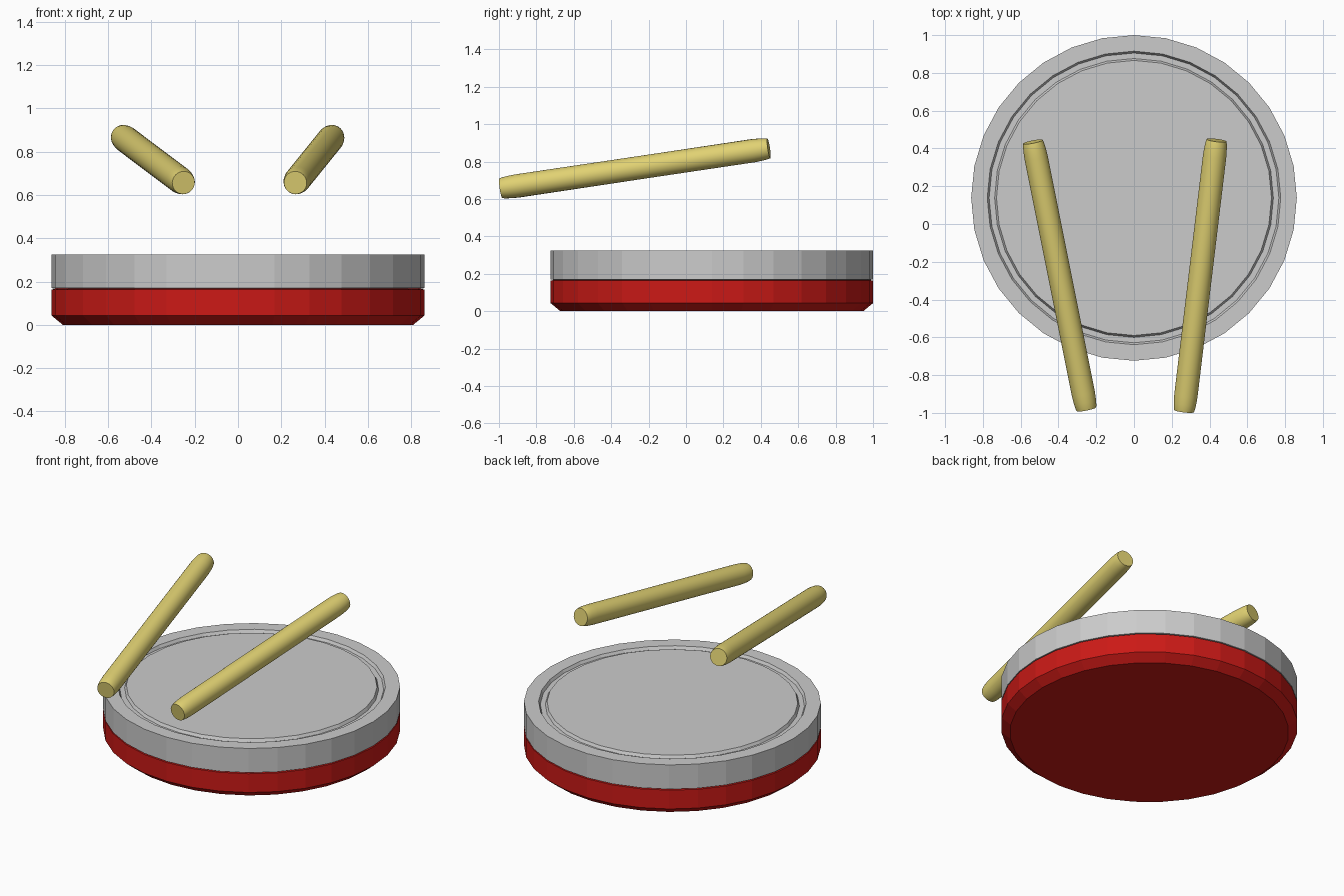
import bpy, bmesh, math
from mathutils import Vector

if "Cube" in bpy.data.objects:
    bpy.data.objects.remove(bpy.data.objects["Cube"])


def material(name, color):
    m = bpy.data.materials.new(name)
    m.diffuse_color = (*color, 1)
    m.use_nodes = True
    m.node_tree.nodes["Principled BSDF"].inputs["Base Color"].default_value = m.diffuse_color
    return m


def lathe(name, profile, sides, mat=None):
    """Revolve (radius, height) points about local z and cap both ends."""
    bm = bmesh.new()
    rings = []
    for r, z in profile:
        rings.append([bm.verts.new((r * math.cos(2 * math.pi * i / sides),
                                    r * math.sin(2 * math.pi * i / sides), z))
                      for i in range(sides)])
    for a, b in zip(rings, rings[1:]):
        for i in range(sides):
            j = (i + 1) % sides
            bm.faces.new((a[i], a[j], b[j], b[i]))
    bm.faces.new(rings[0][::-1])
    bm.faces.new(rings[-1])
    mesh = bpy.data.meshes.new(name)
    bm.to_mesh(mesh)
    bm.free()
    ob = bpy.data.objects.new(name, mesh)
    bpy.context.collection.objects.link(ob)
    if mat:
        mesh.materials.append(mat)
    return ob


red = material("red", (0.6, 0.01, 0.008))
wood = material("wood", (0.75, 0.64, 0.17))
CENTER = (0, 0.138, 0)

# Red drum body with chamfered foot
body = lathe("drum_body", [(0.81, 0), (0.862, 0.043), (0.862, 0.163), (0.845, 0.167)], 32, red)
body.location = CENTER

# Grey drum head with a shallow ring groove in the top
head = lathe("drum_head", [(0.845, 0.167), (0.862, 0.170), (0.862, 0.325),
                           (0.777, 0.325), (0.767, 0.307), (0.738, 0.307),
                           (0.728, 0.325)], 32)
head.location = CENTER


# Drumsticks with softly rounded ends
def stick(name, start, end):
    a, b = Vector(start), Vector(end)
    n = (b - a).length
    tip = [(0.053, 0), (0.056, 0.012), (0.0595, 0.04), (0.062, 0.085)]
    ob = lathe(name, tip + [(r, n - t) for r, t in reversed(tip)], 32, wood)
    ob.location = a
    ob.rotation_mode = 'QUATERNION'
    ob.rotation_quaternion = (b - a).to_track_quat('Z', 'Y')
    bpy.ops.object.select_all(action='DESELECT')
    ob.select_set(True)
    bpy.context.view_layer.objects.active = ob
    bpy.ops.object.shade_smooth_by_angle(angle=math.radians(40))


stick("left_drumstick", (-0.252, -0.98, 0.657), (-0.535, 0.435, 0.87))
stick("right_drumstick", (0.265, -0.99, 0.657), (0.437, 0.443, 0.87))
